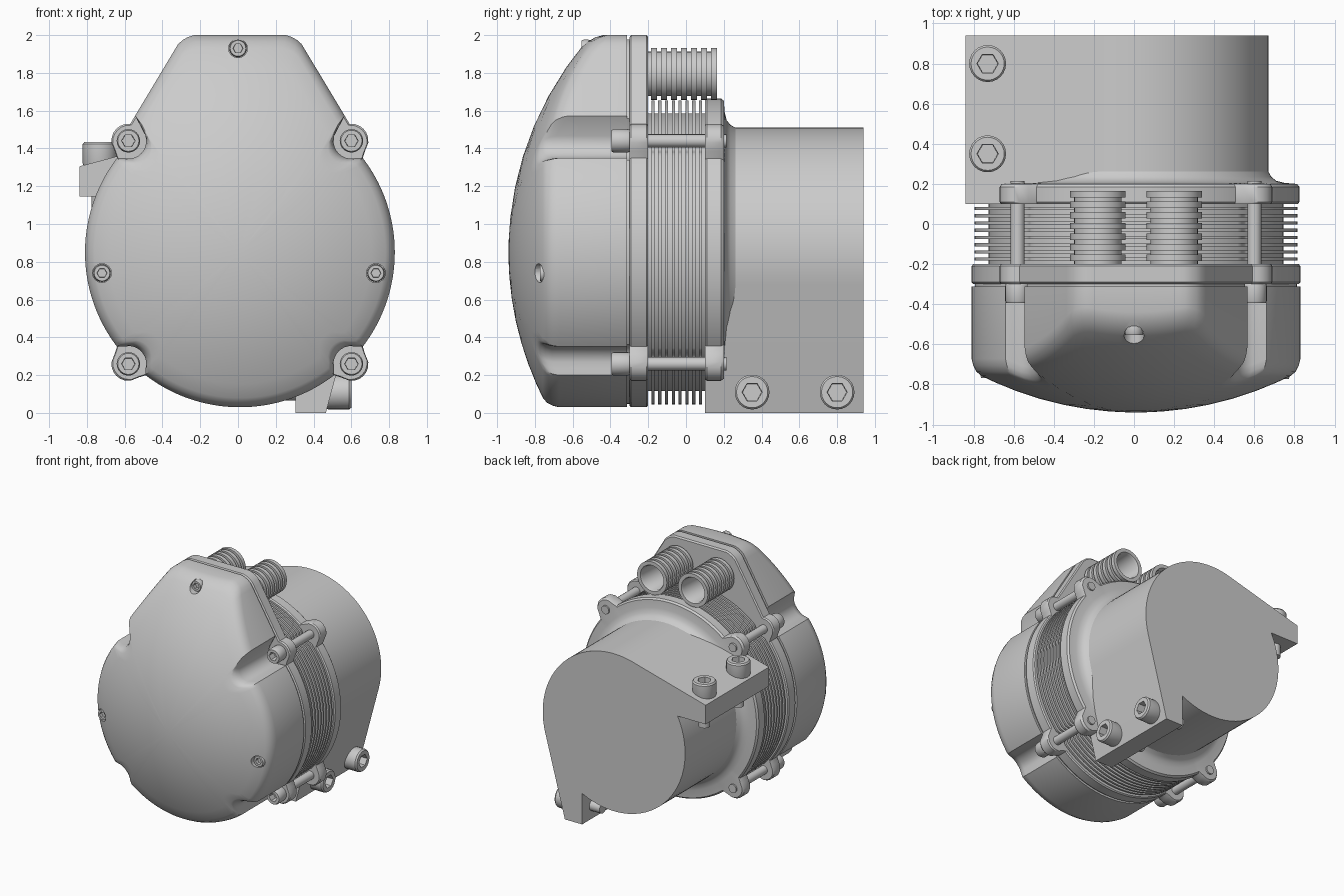
import bpy, bmesh
from math import sin, cos, tau, pi, radians, sqrt, acos
from mathutils import Vector

if "Cube" in bpy.data.objects:
    bpy.data.objects.remove(bpy.data.objects["Cube"])

CENTRE = Vector((0.01, 0, 0.85))
EAR_DIST = 0.835
EAR_ANGLES = [radians(a) for a in (45, 135, 225, 315)]


def finish(name, bm, loc, rot=(0, 0, 0)):
    bmesh.ops.recalc_face_normals(bm, faces=bm.faces)
    mesh = bpy.data.meshes.new(name)
    bm.to_mesh(mesh)
    bm.free()
    ob = bpy.data.objects.new(name, mesh)
    bpy.context.collection.objects.link(ob)
    ob.location = loc
    ob.rotation_euler = rot
    smooth(ob)
    return ob


def smooth(ob):
    bpy.ops.object.select_all(action='DESELECT')
    ob.select_set(True)
    bpy.context.view_layer.objects.active = ob
    bpy.ops.object.shade_smooth_by_angle(angle=radians(32))


def loft(name, rings, loc=CENTRE, rot=(0, 0, 0), n=240):
    """Skin rings of (radius, depth) along y; either may be a function."""
    bm = bmesh.new()
    loops = []
    for radius, depth in rings:
        loop = []
        for i in range(n):
            a = tau * i / n
            r = radius(a) if callable(radius) else radius
            y = depth(r) if callable(depth) else depth
            loop.append(bm.verts.new((r * cos(a), y, r * sin(a))))
        loops.append(loop)
    for low, high in zip(loops, loops[1:]):
        for i in range(n):
            j = (i + 1) % n
            bm.faces.new((low[i], low[j], high[j], high[i]))
    bm.faces.new(loops[0])
    bm.faces.new(loops[-1])
    return finish(name, bm, loc, rot)


# Outline functions: distance from the centre for an angle
def scaled(fn, s):
    return lambda a: s * fn(a)


def disc(r):
    return lambda a: r


def lobed(a):
    if not radians(45) <= a <= radians(135):
        return 0.82
    planes = [(90, 1.15), (61, 1.13), (119, 1.13), (31, 0.848), (149, 0.848)]
    return min(d / cos(a - radians(p)) for p, d in planes if cos(a - radians(p)) > 0.1)


def ear_hit(a, r, side):
    """Near (-1) or far (+1) crossing of a ray with an ear circle."""
    for e in EAR_ANGLES:
        if cos(a - e) > 0.9:
            k = r * r - (EAR_DIST * sin(a - e)) ** 2
            if k >= 0:
                return EAR_DIST * cos(a - e) + side * sqrt(k)
    return None


def with_ears(fn, r=0.09):
    return lambda a: max(fn(a), ear_hit(a, r, 1) or 0)


def with_notches(fn, r):
    return lambda a: min(fn(a), ear_hit(a, r, -1) or 9)


def hexagon(r):
    return lambda a: r * cos(pi / 6) / cos((a % (pi / 3)) - pi / 6)


# Domed front cover
def dome(offset=0.0):
    return lambda r: 0.78 - sqrt(1.72 ** 2 - r * r) + offset


shell = with_notches(lobed, 0.095)
cover_rings = [(scaled(shell, 0.98), -0.29), (scaled(shell, 0.98), -0.312), (shell, -0.312),
               (shell, dome(0.06)), (scaled(shell, 0.99), dome(0.03)),
               (scaled(shell, 0.97), dome(0.008))]
cover_rings += [(scaled(shell, s), dome()) for s in (0.94, 0.85, 0.72, 0.58, 0.44, 0.3, 0.16, 0.05)]
cover = loft("front_cover", cover_rings)


# Socket screws: head faces local -y
def screw(name, loc, r, h, shank_r, shank, rot=(0, 0, 0)):
    return loft(name, [(shank_r, shank), (shank_r, 0), (r * 0.96, 0), (r, -0.01), (r, 0.012 - h),
                       (r * 0.9, -h), (hexagon(r * 0.58), -h), (hexagon(r * 0.55), -h * 0.4)],
                loc, rot, 24)


# Recessed cover screws
for i, (x, z) in enumerate([(0.0, 1.93), (-0.72, 0.74), (0.73, 0.74)]):
    y = dome()((Vector((x, 0, z)) - CENTRE).length)
    cutter = loft("screw_pocket_cutter", [(0.05, y - 0.2), (0.05, y + 0.045)], (x, 0, z), n=16)
    mod = cover.modifiers.new("pocket", 'BOOLEAN')
    mod.object = cutter
    mod.operation = 'DIFFERENCE'
    mod.solver = 'EXACT'
    bpy.context.view_layer.objects.active = cover
    bpy.ops.object.modifier_apply(modifier=mod.name)
    bpy.data.objects.remove(cutter)
    screw(f"cover_screw_{i + 1}", (x, y + 0.05, z), 0.046, 0.045, 0.02, 0.05)
smooth(cover)

# Front flange with four ears
front_plate = with_ears(lobed)
loft("front_flange", [(scaled(front_plate, 0.99), -0.3), (front_plate, -0.29),
                      (front_plate, -0.21), (scaled(front_plate, 0.99), -0.2)])

# Finned middle section
loft("fin_core", [(with_notches(disc(0.735), 0.07), -0.21), (with_notches(disc(0.735), 0.07), 0.11)])
fin = with_notches(disc(0.805), 0.06)
for i in range(8):
    y = -0.183 + i * 0.036
    loft(f"cooling_fin_{i + 1}", [(fin, y), (fin, y + 0.016)])

# Rear flange blending into the motor body
rear_plate = with_ears(disc(0.815))
loft("rear_flange", [(scaled(rear_plate, 0.99), 0.1), (rear_plate, 0.11), (rear_plate, 0.185),
                     (scaled(rear_plate, 0.985), 0.2), (0.74, 0.205), (0.7, 0.215),
                     (0.675, 0.235), (0.655, 0.27)])

# Standoffs and clamping screws at the ears
for i, a in enumerate(EAR_ANGLES):
    spot = CENTRE + Vector((cos(a), 0, sin(a))) * EAR_DIST
    loft(f"standoff_{i + 1}", [(0.035, -0.25), (0.035, 0.215)], spot, n=16)
    screw(f"flange_screw_{i + 1}", spot + Vector((0, -0.3, 0)), 0.062, 0.095, 0.03, 0.05)


# Motor body with two tangent mounting lugs
def arc(start, end, r=0.66, steps=30):
    angles = [radians(start + (end - start) * i / steps) for i in range(steps + 1)]
    return [(r * cos(a), r * sin(a)) for a in angles]


lug = [(0.455, -0.85), (0.295, -0.85)]
inner = math_angle = acos(0.295 / 0.66) * 360 / tau
outline = arc(105, -15) + lug + arc(-inner, inner - 270) + [(z, x) for x, z in reversed(lug)]
bm = bmesh.new()
back = bm.faces.new([bm.verts.new((x, 0.1, z)) for x, z in outline])
extruded = bmesh.ops.extrude_face_region(bm, geom=[back])["geom"]
bmesh.ops.translate(bm, vec=(0, 0.84, 0),
                    verts=[v for v in extruded if isinstance(v, bmesh.types.BMVert)])
finish("motor_body", bm, CENTRE)

# Lug bolts: two vertical on the upper lug, two horizontal on the lower lug
for i, y in enumerate((0.35, 0.8)):
    screw(f"upper_lug_bolt_{i + 1}", (-0.73, y, 1.31), 0.092, 0.125, 0.045, 0.26, (-pi / 2, 0, 0))
    screw(f"lower_lug_bolt_{i + 1}", (0.47, y, 0.11), 0.092, 0.13, 0.045, 0.26, (0, 0, pi / 2))

# Ribbed hose ports
port = [(0.118, -0.22)]
for i in range(7):
    y = -0.185 + i * 0.053
    port += [(0.118, y), (0.138, y), (0.138, y + 0.032), (0.118, y + 0.032)]
port[-1:] = [(0.108, 0.165), (0.1, 0.15), (0.1, -0.195)]
for side, x in (("right", -0.19), ("left", 0.19)):
    loft(f"hose_port_{side}", port, (CENTRE.x + x, 0, 1.795), n=32)
